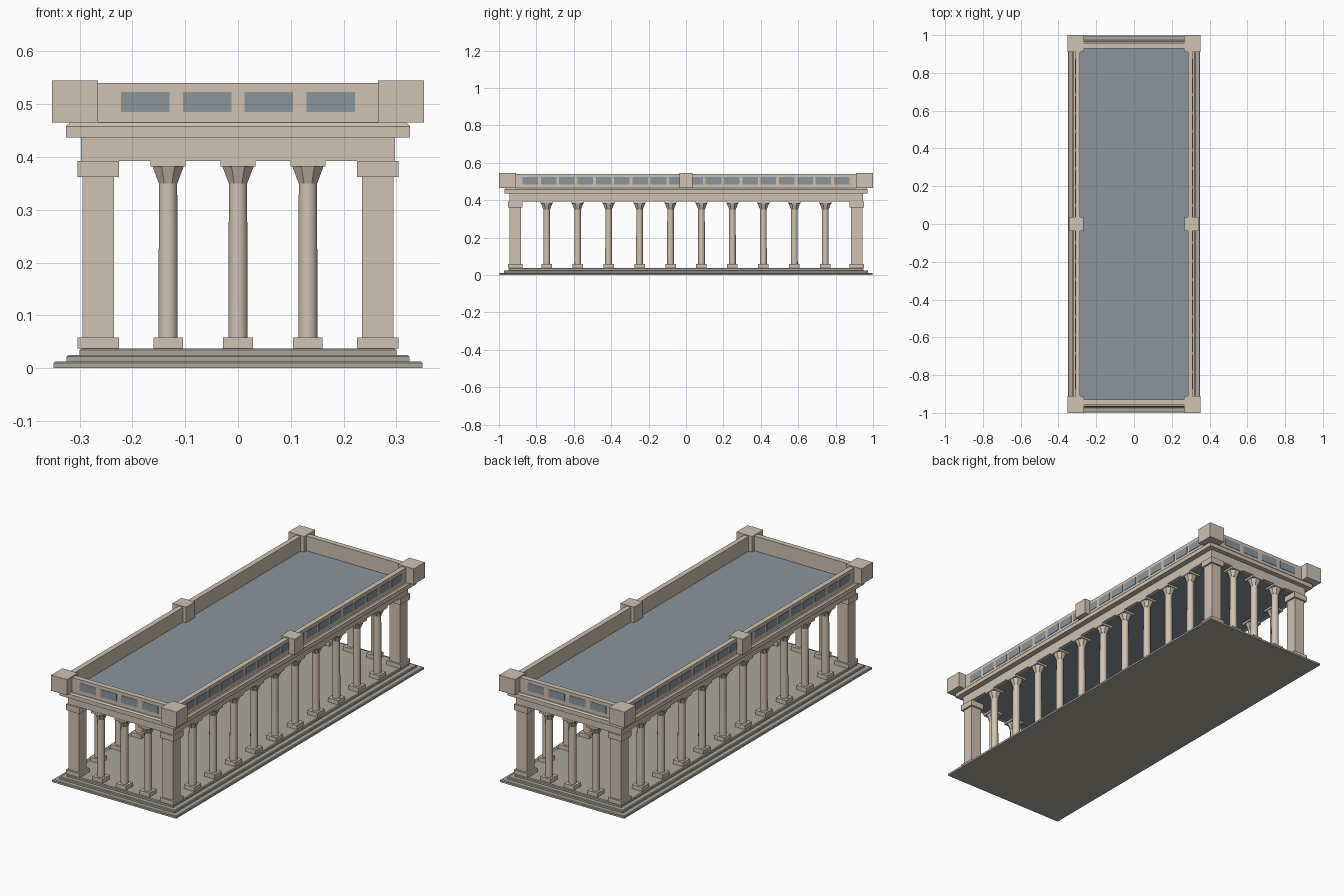
import bpy, bmesh, math
from mathutils import Matrix

if "Cube" in bpy.data.objects:
    bpy.data.objects.remove(bpy.data.objects["Cube"])


def material(name, rgb):
    m = bpy.data.materials.new(name)
    m.use_nodes = True
    m.diffuse_color = (*rgb, 1)
    bsdf = m.node_tree.nodes["Principled BSDF"]
    bsdf.inputs["Base Color"].default_value = (*rgb, 1)
    bsdf.inputs["Roughness"].default_value = 0.8
    return m


STONE = material("warm stone", (0.62, 0.54, 0.45))
PAVING = material("grey paving", (0.41, 0.39, 0.33))
SLATE = material("blue grey slate", (0.26, 0.30, 0.33))


def finish(name, bm, mat):
    bmesh.ops.recalc_face_normals(bm, faces=bm.faces)
    mesh = bpy.data.meshes.new(name)
    bm.to_mesh(mesh)
    bm.free()
    mesh.materials.append(mat)
    obj = bpy.data.objects.new(name, mesh)
    bpy.context.collection.objects.link(obj)
    return obj


def loft(name, rects, mat, hollow=False):
    """Join centred rectangles (half x, half y, z); hollow closes into a frame."""
    bm = bmesh.new()
    loops = [[bm.verts.new((sx * hx, sy * hy, z))
              for sx, sy in ((-1, -1), (1, -1), (1, 1), (-1, 1))]
             for hx, hy, z in rects]
    pairs = list(zip(loops, loops[1:]))
    if hollow:
        pairs.append((loops[-1], loops[0]))
    else:
        bm.faces.new(loops[0])
        bm.faces.new(loops[-1])
    for a, b in pairs:
        for i in range(4):
            j = (i + 1) % 4
            bm.faces.new((a[i], a[j], b[j], b[i]))
    return finish(name, bm, mat)


def frame(name, inner, outer, z0, z1, mat, chamfer=0):
    (ix, iy), (ox, oy) = inner, outer
    rects = [(ix, iy, z0), (ox, oy, z0), (ox, oy, z1 - chamfer)]
    if chamfer:
        rects.append((ox - chamfer, oy - chamfer, z1))
    return loft(name, rects + [(ix, iy, z1)], mat, hollow=True)


def add_box(bm, x, y, z0, z1, wx, wy):
    m = Matrix.Translation((x, y, (z0 + z1) / 2)) @ Matrix.Diagonal((wx, wy, z1 - z0, 1))
    bmesh.ops.create_cube(bm, size=1, matrix=m)


def box(name, x, y, z0, z1, wx, wy, mat):
    bm = bmesh.new()
    add_box(bm, x, y, z0, z1, wx, wy)
    return finish(name, bm, mat)


def add_cone(bm, x, y, z0, z1, r0, r1, sides):
    m = Matrix.Translation((x, y, (z0 + z1) / 2)) @ Matrix.Rotation(math.pi / sides, 4, "Z")
    bmesh.ops.create_cone(bm, cap_ends=True, segments=sides, radius1=r0, radius2=r1,
                          depth=z1 - z0, matrix=m)


FLOOR, BEAM, CORNICE, ROOF = 0.037, 0.392, 0.437, 0.465
INNER = (0.285, 0.93)

# Stepped base with slightly eased treads
steps = []
for i in range(3):
    hx, hy = 0.35 - 0.025 * i, 0.998 - 0.024 * i
    z0, z1 = FLOOR * i / 3, FLOOR * (i + 1) / 3
    steps += [(hx, hy, z0), (hx, hy, z1 - 0.003), (hx - 0.004, hy - 0.004, z1)]
loft("stepped_base", steps, PAVING)

# Entablature, roof and parapet
frame("entablature_beam", INNER, (0.298, 0.945), BEAM, CORNICE, STONE)
frame("cornice", INNER, (0.326, 0.97), CORNICE, ROOF, STONE, chamfer=0.007)
frame("parapet", INNER, (0.311, 0.957), ROOF, 0.54, STONE)
box("roof_slab", 0, 0, BEAM, ROOF, 2 * INNER[0], 2 * INNER[1], SLATE)

# Corner piers and parapet blocks
for sx, side in ((-1, "right"), (1, "left")):
    for sy, end in ((-1, "front"), (1, "back")):
        x, y, tag = sx * 0.265, sy * 0.913, f"{end}_{side}"
        bm = bmesh.new()
        add_box(bm, x, y, FLOOR, 0.058, 0.078, 0.078)
        add_box(bm, x, y, 0.058, 0.362, 0.06, 0.06)
        add_box(bm, x, y, 0.362, BEAM, 0.078, 0.078)
        finish(f"corner_pier_{tag}", bm, STONE)
        box(f"corner_block_{tag}", sx * 0.309, sy * 0.955, ROOF, 0.545, 0.088, 0.09, STONE)
    box(f"middle_block_{side}", sx * 0.306, 0, ROOF, 0.545, 0.075, 0.072, STONE)


# Round columns with square feet and flared eight-sided capitals
def column(name, x, y):
    bm = bmesh.new()
    add_box(bm, x, y, FLOOR, 0.058, 0.056, 0.056)
    add_cone(bm, x, y, 0.35, 0.382, 0.019, 0.032, 8)
    add_box(bm, x, y, 0.382, BEAM, 0.066, 0.066)
    flat = set(bm.faces)
    add_cone(bm, x, y, 0.058, 0.35, 0.0185, 0.0175, 20)
    for f in bm.faces:
        f.smooth = f not in flat and len(f.verts) == 4
    for e in bm.edges:
        e.smooth = e.calc_face_angle(0) < math.radians(35)
    finish(name, bm, STONE)


for s, side, end in ((-1, "right", "front"), (1, "left", "back")):
    for i in range(10):
        column(f"{side}_column_{i + 1}", s * 0.265, (i - 4.5) * 0.1655)
    for i in range(3):
        column(f"{end}_column_{i + 1}", (i - 1) * 0.1325, s * 0.914)

    # Parapet panels
    bm = bmesh.new()
    for i in range(18):
        add_box(bm, s * 0.311, (i - 8.5) * 0.098, 0.485, 0.523, 0.004, 0.083)
    finish(f"{side}_parapet_panels", bm, SLATE)
    bm = bmesh.new()
    for i in range(4):
        add_box(bm, (i - 1.5) * 0.117, s * 0.957, 0.485, 0.523, 0.092, 0.004)
    finish(f"{end}_parapet_panels", bm, SLATE)
